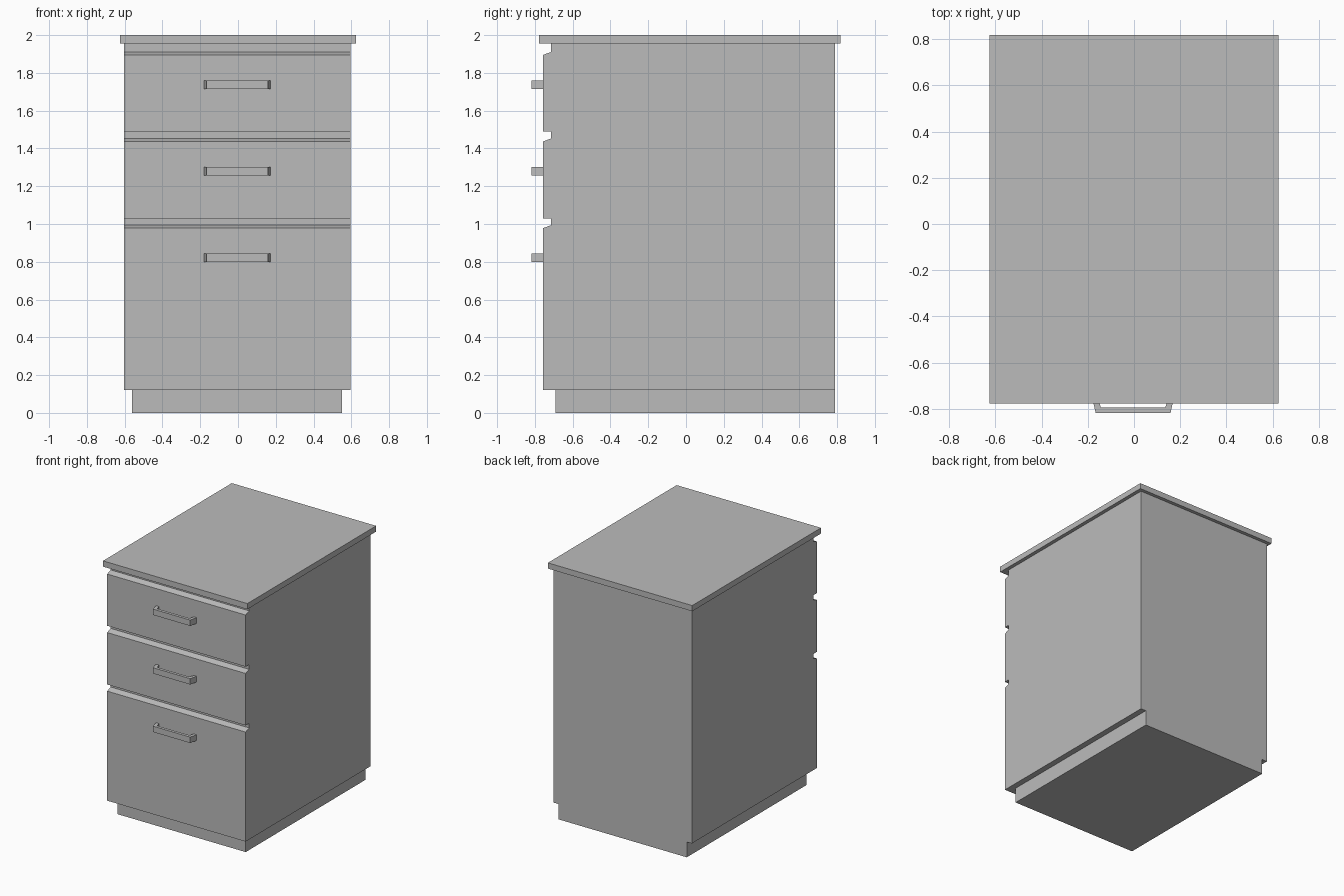
import bpy, bmesh

if "Cube" in bpy.data.objects:
    bpy.data.objects.remove(bpy.data.objects["Cube"])

grey = bpy.data.materials.new("light grey")
grey.diffuse_color = (0.5, 0.5, 0.5, 1)
grey.use_nodes = True
grey.node_tree.nodes["Principled BSDF"].inputs["Base Color"].default_value = grey.diffuse_color


def prism(name, pts, place, offset):
    """Extrude a flat outline; place maps a 2D point to 3D."""
    bm = bmesh.new()
    face = bm.faces.new([bm.verts.new(place(a, b)) for a, b in pts])
    ext = bmesh.ops.extrude_face_region(bm, geom=[face])["geom"]
    bmesh.ops.translate(bm, vec=offset,
                        verts=[v for v in ext if isinstance(v, bmesh.types.BMVert)])
    bmesh.ops.recalc_face_normals(bm, faces=bm.faces)
    mesh = bpy.data.meshes.new(name)
    bm.to_mesh(mesh)
    bm.free()
    mesh.materials.append(grey)
    obj = bpy.data.objects.new(name, mesh)
    bpy.context.collection.objects.link(obj)
    return obj


def box(name, x0, x1, y0, y1, z0, z1):
    return prism(name, [(x0, y0), (x1, y0), (x1, y1), (x0, y1)],
                 lambda a, b: (a, b, z0), (0, 0, z1 - z0))


# Plinth and overhanging worktop
box("plinth", -0.56, 0.55, -0.69, 0.79, 0, 0.12)
box("worktop", -0.626, 0.625, -0.777, 0.817, 1.955, 2.0)

# Cabinet side profile with a bevelled finger groove above each drawer
FRONT, GROOVE, BACK = -0.757, -0.714, 0.79
profile = [(BACK, 0.12), (FRONT, 0.12)]
for lip, top in ((0.978, 1.03), (1.437, 1.49), (1.895, 1.955)):
    profile += [(FRONT, lip), (GROOVE, lip + 0.016), (GROOVE, top)]
    if top < 1.9:
        profile.append((FRONT, top))
profile.append((BACK, 1.955))
prism("cabinet", profile, lambda y, z: (-0.604, y, z), (1.2, 0, 0))

# Bracket handles with splayed legs
cx = -0.004
half = [(0.175, FRONT), (0.162, -0.817), (-0.162, -0.817), (-0.175, FRONT),
        (-0.152, FRONT), (-0.139, -0.794), (0.139, -0.794), (0.152, FRONT)]
for label, z in (("lower", 0.798), ("middle", 1.256), ("upper", 1.715)):
    prism(label + "_handle", [(cx + x, y) for x, y in half],
          lambda a, b: (a, b, z), (0, 0, 0.046))
